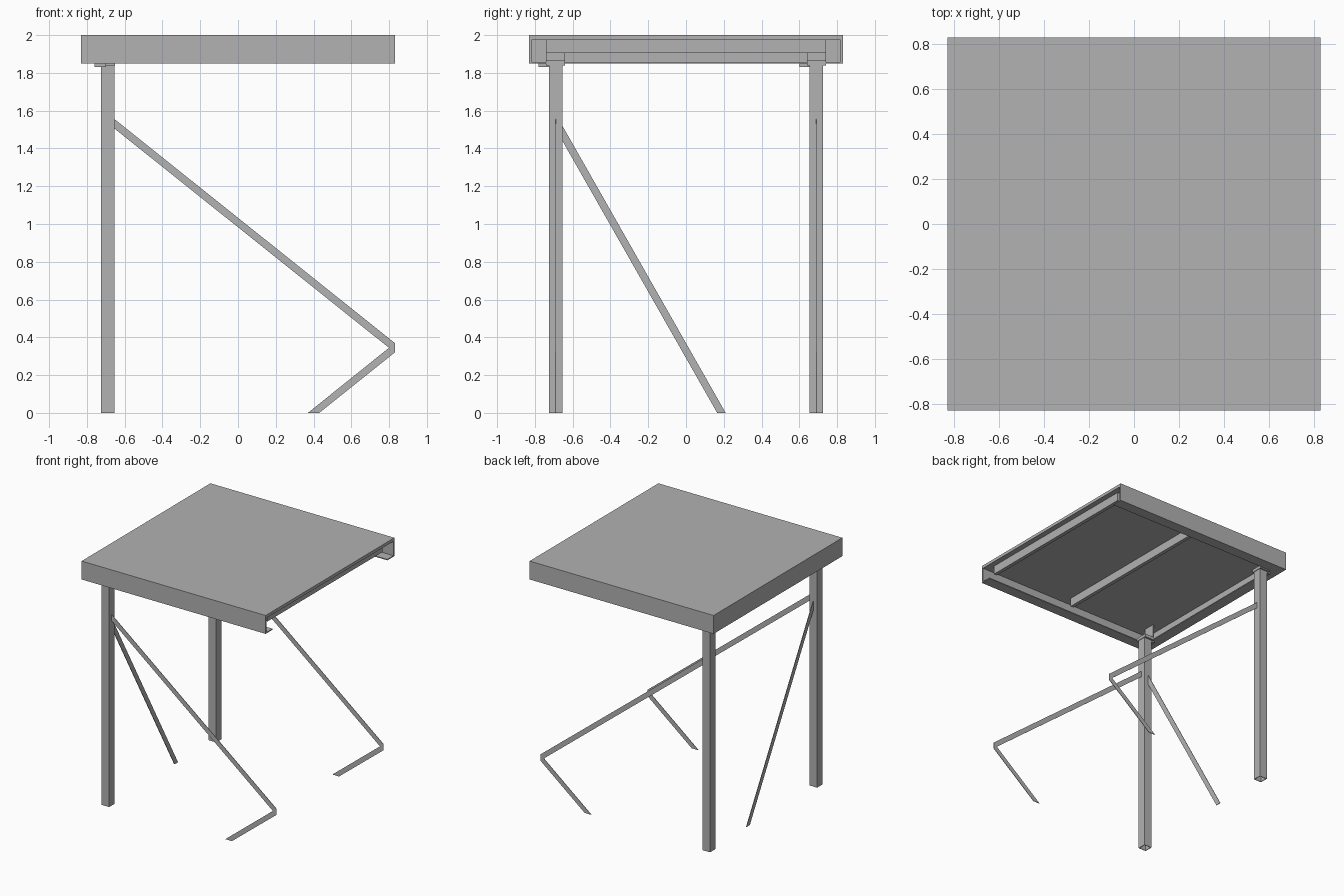
import bpy
import bmesh
from mathutils import Vector

cube = bpy.data.objects.get("Cube")
if cube:
    bpy.data.objects.remove(cube, do_unlink=True)

grey = bpy.data.materials.new("plain_grey")
grey.use_nodes = True
colour = (0.445, 0.445, 0.445, 1)
grey.diffuse_color = colour
grey.node_tree.nodes["Principled BSDF"].inputs["Base Color"].default_value = colour


def finish(name, bm):
    bmesh.ops.recalc_face_normals(bm, faces=bm.faces)
    mesh = bpy.data.meshes.new(name)
    bm.to_mesh(mesh)
    bm.free()
    mesh.materials.append(grey)
    obj = bpy.data.objects.new(name, mesh)
    bpy.context.scene.collection.objects.link(obj)
    return obj


def prism(name, points, place, start, end):
    """Extrude a flat outline; place(a, b, depth) maps it into space."""
    bm = bmesh.new()
    face = bm.faces.new([bm.verts.new(place(a, b, start)) for a, b in points])
    out = bmesh.ops.extrude_face_region(bm, geom=[face])
    shift = Vector(place(0, 0, end)) - Vector(place(0, 0, start))
    verts = [v for v in out["geom"] if isinstance(v, bmesh.types.BMVert)]
    bmesh.ops.translate(bm, verts=verts, vec=shift)
    return finish(name, bm)


def along_x(a, b, d):
    return (d, a, b)


def along_y(a, b, d):
    return (a, d, b)


def along_z(a, b, d):
    return (a, b, d)


def box(name, x, y, z):
    outline = [(x[0], y[0]), (x[1], y[0]), (x[1], y[1]), (x[0], y[1])]
    return prism(name, outline, along_z, *z)


HALF = 0.83
LEG = 0.69
TOP = 2.0
RIM = 1.85
WALL = 0.012

# Table top, closed on three sides and open at +x
box("top_panel", (-HALF, HALF), (-HALF, HALF), (1.975, TOP))


# Angle-section skirts: upright wall with an inward bottom flange
def skirt_profile(s):
    lip, low = HALF - 0.09, RIM + 0.008
    return [(s * HALF, RIM), (s * HALF, TOP - 0.001), (s * (HALF - WALL), TOP - 0.001),
            (s * (HALF - WALL), low), (s * lip, low), (s * lip, RIM)]


prism("front_skirt", skirt_profile(-1), along_x, -HALF, HALF)
prism("back_skirt", skirt_profile(1), along_x, -HALF, HALF)
prism("right_skirt", skirt_profile(-1), along_y, -HALF, HALF)

# Beams under the panel
for name, x in (("middle_beam", 0.0), ("end_beam", 0.77)):
    box(name, (x - 0.015, x + 0.015), (-0.74, 0.74), (1.905, 1.975))

for side, y in (("front", -LEG), ("back", LEG)):
    # Hollow square leg
    bm = bmesh.new()
    r = 0.035
    rings = []
    for size in (r, r - 0.005):
        for z in (0, 1.84):
            rings.append([bm.verts.new((-LEG + a * size, y + b * size, z))
                          for a, b in ((-1, -1), (1, -1), (1, 1), (-1, 1))])
    outer_low, outer_high, inner_low, inner_high = rings
    for p, q in ((outer_low, outer_high), (outer_high, inner_high),
                 (inner_high, inner_low), (inner_low, outer_low)):
        for i in range(4):
            j = (i + 1) % 4
            bm.faces.new((p[i], p[j], q[j], q[i]))
    finish(side + "_leg", bm)

    # Mounting plates and bracket on top of the leg
    box(side + "_leg_plate", (-0.74, -0.65), (y - 0.05, y + 0.05), (1.84, 1.865))
    box(side + "_leg_tab", (-0.76, -0.70), (y - 0.09, y + 0.03), (1.832, 1.85))
    box(side + "_leg_bracket", (-0.74, -0.73), (y - 0.05, y + 0.05), (1.86, 1.975))

    # Long flat brace and the short strip folding back to the ground
    prism(side + "_long_brace", [(-0.66, 1.56), (0.83, 0.37), (0.83, 0.32), (-0.66, 1.51)],
          along_y, y - 0.002, y + 0.002)
    prism(side + "_short_brace", [(0.80, 0.345), (0.83, 0.32), (0.43, 0), (0.37, 0)],
          along_y, y - 0.002, y + 0.002)

# Sideways brace on the front leg
prism("side_brace", [(-0.66, 1.53), (0.21, 0), (0.165, 0), (-0.66, 1.45)],
      along_x, -LEG - 0.002, -LEG + 0.002)
